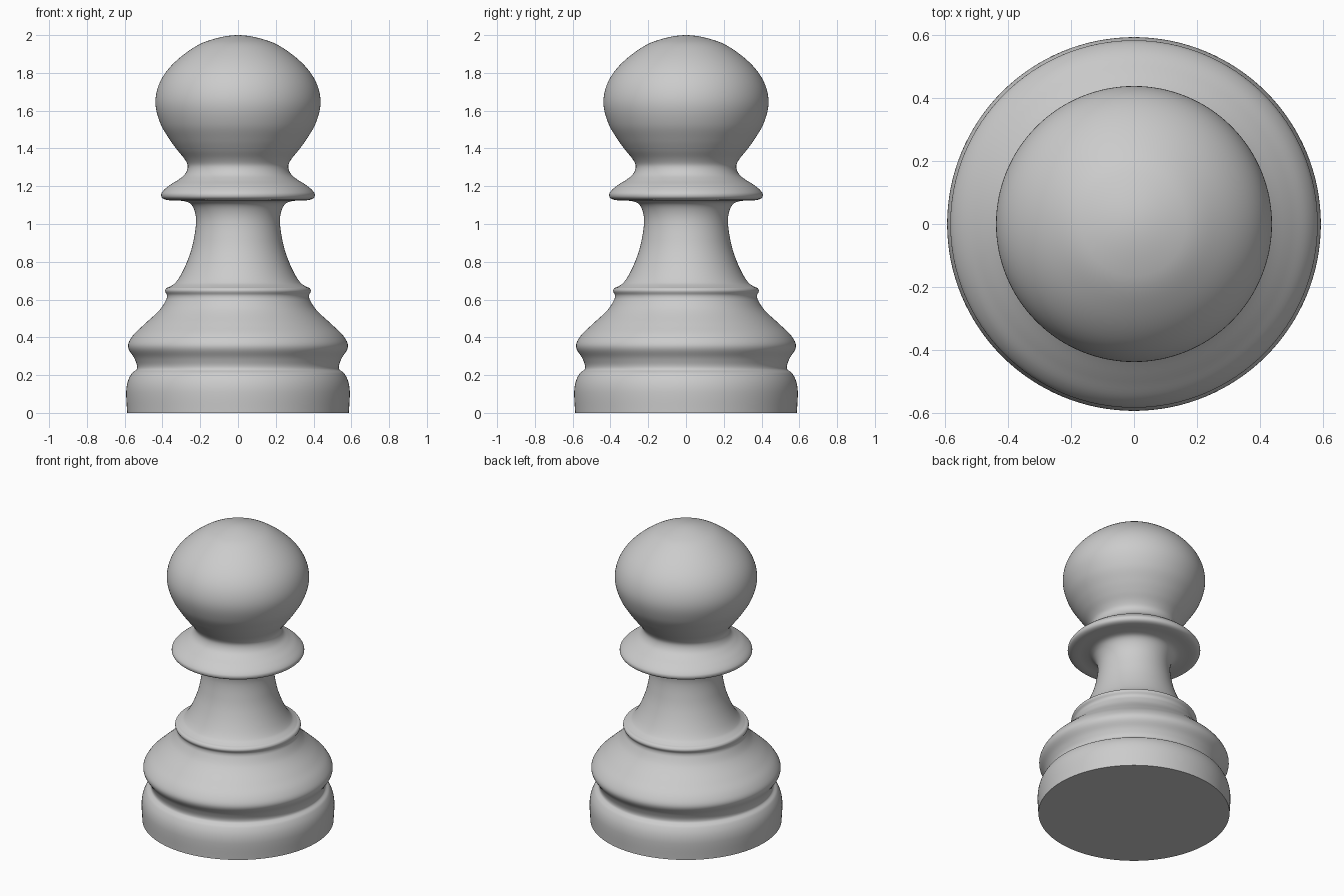
import bpy
import bmesh
import math
from mathutils import Vector
from mathutils.geometry import interpolate_bezier

cube = bpy.data.objects.get("Cube")
if cube:
    bpy.data.objects.remove(cube, do_unlink=True)

SEGMENTS = 128   # sides around the axis
STEPS = 6        # samples per profile span

# Turned outline as (radius, height), grouped by part from bottom to top
base = [(.587, 0), (.592, .11), (.584, .165), (.562, .21), (.535, .235)]
belly = [(.547, .285), (.582, .35), (.56, .405), (.5, .465), (.415, .545),
         (.38, .6)]
rim = [(.376, .622), (.386, .645), (.38, .66), (.362, .668)]
stem = [(.33, .69), (.29, .755), (.255, .84), (.235, .915), (.222, 1.01),
        (.23, 1.07), (.255, 1.11), (.3, 1.123)]
collar = [(.375, 1.127), (.403, 1.14), (.404, 1.165), (.365, 1.203),
          (.315, 1.235), (.28, 1.265), (.266, 1.305)]
head = [(.28, 1.34), (.32, 1.39), (.36, 1.445), (.41, 1.53), (.437, 1.635),
        (.42, 1.735), (.365, 1.825), (.27, 1.91), (.165, 1.968), (0, 2)]


def smooth_outline(points):
    """Fit a smooth curve through the points, ending level at the crown."""
    pts = [Vector((r, 0, z)) for r, z in points]
    mirrored = Vector((-pts[-2].x, 0, pts[-2].z))
    before, after = [pts[0]] + pts[:-1], pts[1:] + [mirrored]
    tangents = [(b - a).normalized() for a, b in zip(before, after)]
    curve = [pts[0]]
    for i in range(len(pts) - 1):
        p, q = pts[i], pts[i + 1]
        reach = (q - p).length / 3
        curve += interpolate_bezier(p, p + tangents[i] * reach,
                                    q - tangents[i + 1] * reach, q, STEPS + 1)[1:]
    return curve


def lathe(name, outline, material):
    """Spin an outline around z and close its underside."""
    bm = bmesh.new()
    verts = [bm.verts.new(p) for p in outline]
    edges = [bm.edges.new(pair) for pair in zip(verts, verts[1:])]
    bmesh.ops.spin(bm, geom=verts + edges, cent=(0, 0, 0), axis=(0, 0, 1),
                   angle=math.tau, steps=SEGMENTS, use_duplicate=False)
    bmesh.ops.remove_doubles(bm, verts=bm.verts, dist=0.0001)
    rim_edges = [e for e in bm.edges if e.is_boundary]
    bmesh.ops.contextual_create(bm, geom=rim_edges)
    bmesh.ops.recalc_face_normals(bm, faces=bm.faces)
    mesh = bpy.data.meshes.new(name)
    bm.to_mesh(mesh)
    bm.free()
    mesh.materials.append(material)
    obj = bpy.data.objects.new(name, mesh)
    bpy.context.collection.objects.link(obj)
    return obj


# Plain grey finish
grey = bpy.data.materials.new("light grey")
grey.use_nodes = True
colour = (0.6, 0.6, 0.6, 1)
grey.diffuse_color = colour
grey.node_tree.nodes["Principled BSDF"].inputs["Base Color"].default_value = colour

# One turned piece, with a sharp edge around the foot
pawn = lathe("pawn", smooth_outline(base + belly + rim + stem + collar + head), grey)
bpy.ops.object.select_all(action='DESELECT')
pawn.select_set(True)
bpy.context.view_layer.objects.active = pawn
bpy.ops.object.shade_smooth_by_angle(angle=math.radians(40))
